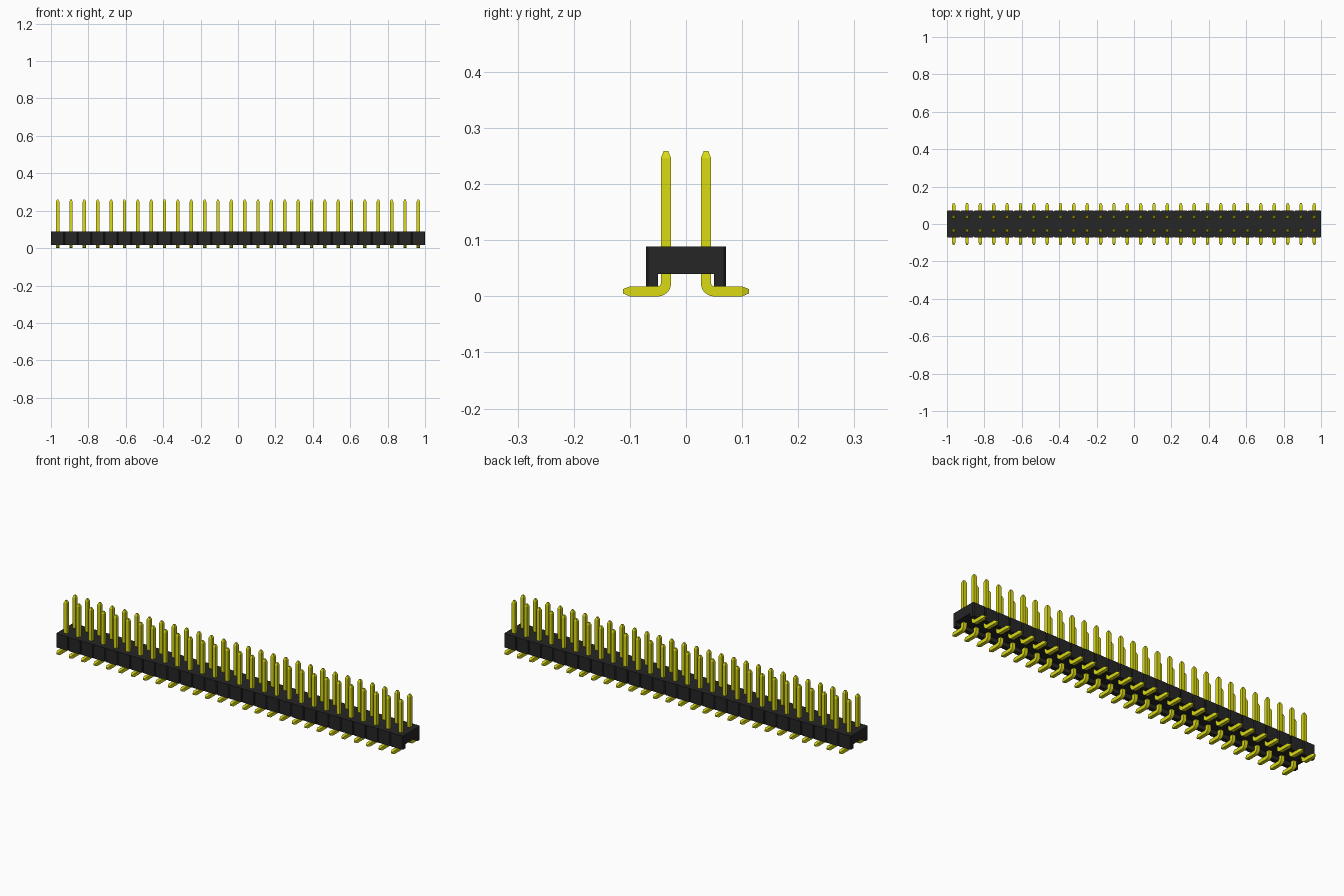
import bpy, bmesh, math
from mathutils import Vector

cube = bpy.data.objects.get("Cube")
if cube:
    bpy.data.objects.remove(cube, do_unlink=True)

COUNT = 28
PITCH = 2 / COUNT
ROW_Y = PITCH / 2          # distance of each pin row from the centre
HALF = 0.009               # half the pin thickness


def material(name, rgb, roughness):
    mat = bpy.data.materials.new(name)
    mat.use_nodes = True
    mat.diffuse_color = (*rgb, 1)
    bsdf = mat.node_tree.nodes["Principled BSDF"]
    bsdf.inputs["Base Color"].default_value = (*rgb, 1)
    bsdf.inputs["Roughness"].default_value = roughness
    return mat


def loft(name, sections, mat):
    """Skin a closed tube with end caps through matching cross-sections."""
    bm = bmesh.new()
    rings = [[bm.verts.new(p) for p in s] for s in sections]
    n = len(rings[0])
    for a, b in zip(rings, rings[1:]):
        for i in range(n):
            j = (i + 1) % n
            bm.faces.new((a[i], a[j], b[j], b[i]))
    bm.faces.new(rings[0])
    bm.faces.new(rings[-1])
    bmesh.ops.recalc_face_normals(bm, faces=bm.faces)
    mesh = bpy.data.meshes.new(name)
    bm.to_mesh(mesh)
    bm.free()
    mesh.materials.append(mat)
    obj = bpy.data.objects.new(name, mesh)
    bpy.context.collection.objects.link(obj)
    return obj


black = material("black plastic", (0.019, 0.019, 0.019), 0.6)
yellow = material("yellow metal", (0.70, 0.70, 0.007), 0.4)


# Housing: channel section with small V notches between pin positions
def channel(x, w):
    top, roof, foot, inner = 0.0893, 0.04, 0.018, 0.05
    yz = [(-w, foot), (-w, top), (w, top), (w, foot),
          (inner, foot), (inner, roof), (-inner, roof), (-inner, foot)]
    return [(x, y, z) for y, z in yz]


WIDE, NOTCH = PITCH, 0.004
sections = []
for i in range(COUNT):
    x = -1 + i * PITCH
    sections += [channel(x, WIDE - NOTCH),
                 channel(x + NOTCH, WIDE),
                 channel(x + PITCH - NOTCH, WIDE)]
sections.append(channel(1, WIDE - NOTCH))
loft("housing", sections, black)


# Pin: square wire with tapered ends, bent outward into a flat foot
def square(y, z, angle, h):
    side = Vector((0, -math.sin(angle), math.cos(angle))) * h
    across = Vector((h, 0, 0))
    c = Vector((0, y, z))
    return [c - across - side, c + across - side,
            c + across + side, c - across + side]


bend_y, bend_r, steps = -0.05, 0.05 - ROW_Y, 8
sections = [square(-0.112, HALF, 0, 0.004), square(-0.1, HALF, 0, HALF)]
for k in range(steps + 1):
    a = math.pi / 2 * k / steps
    sections.append(square(bend_y + bend_r * math.sin(a),
                           HALF + bend_r * (1 - math.cos(a)), a, HALF))
sections += [square(-ROW_Y, 0.247, math.pi / 2, HALF),
             square(-ROW_Y, 0.259, math.pi / 2, 0.004)]
pins = loft("pins", sections, yellow)
pins.location.x = -1 + PITCH / 2

bpy.ops.object.select_all(action="DESELECT")
pins.select_set(True)
bpy.context.view_layer.objects.active = pins
bpy.ops.object.shade_smooth_by_angle(angle=math.radians(18))

# Second row mirrored to the back, then repeated along the housing
mirror = pins.modifiers.new("back_row", "MIRROR")
mirror.use_axis = (False, True, False)
mirror.use_mirror_merge = False
array = pins.modifiers.new("row", "ARRAY")
array.count = COUNT
array.use_relative_offset = False
array.use_constant_offset = True
array.constant_offset_displace = (PITCH, 0, 0)
